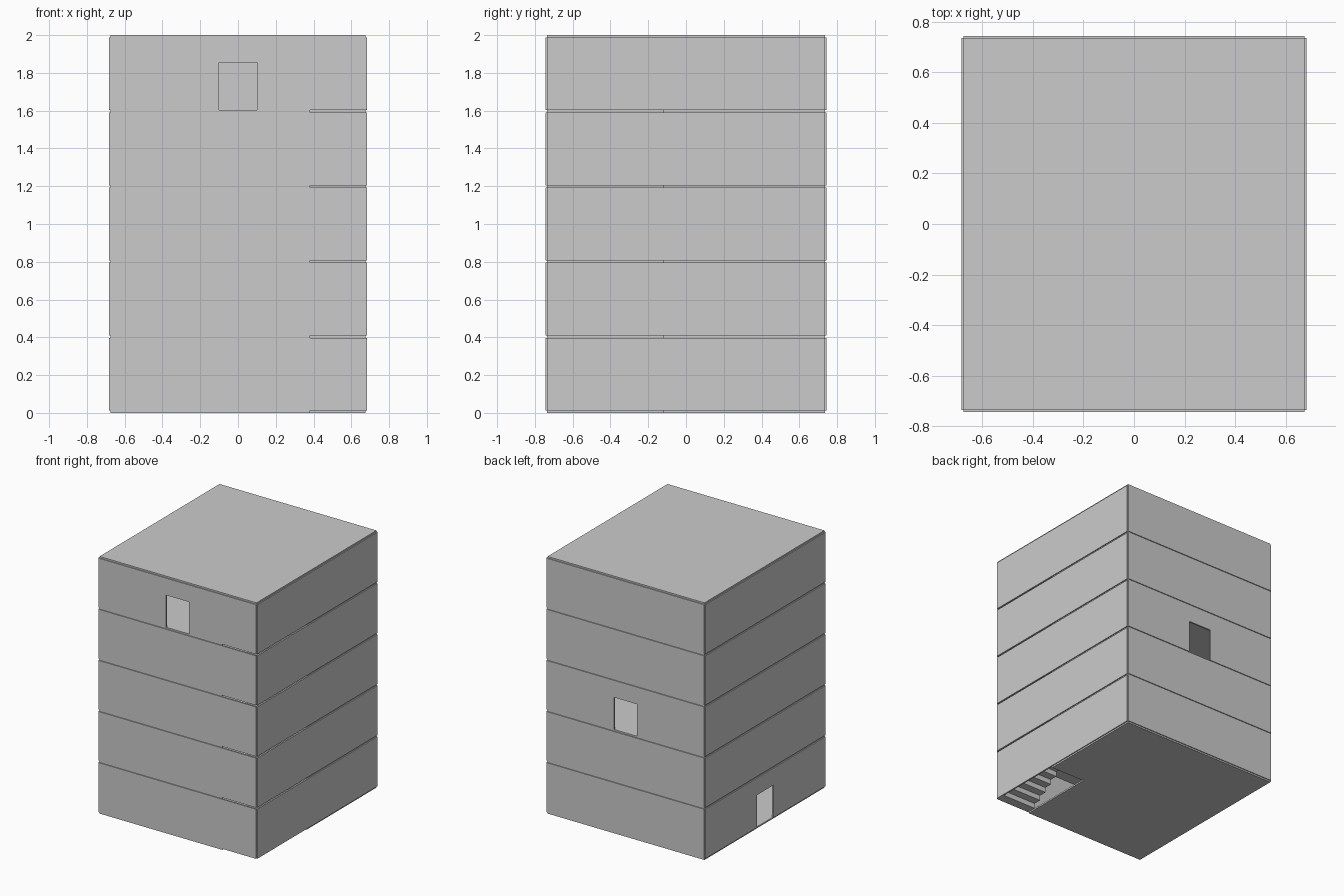
import bpy, bmesh

if "Cube" in bpy.data.objects:
    bpy.data.objects.remove(bpy.data.objects["Cube"])

SX, SY = 0.675, 0.737        # slab half sizes
OX, OY = 0.683, 0.744        # outer wall planes
WT = 0.012                   # wall thickness
ST = 0.012                   # slab thickness
PITCH = (2.0 - ST) / 5       # storey height
HX, HY = 0.38, -0.12         # stairwell corner
DOOR_W, DOOR_H = 0.1, 0.253
STEPS = 10


def make(name, boxes):
    """One object from a list of (x0, x1, y0, y1, z0, z1) boxes."""
    bm = bmesh.new()
    for x0, x1, y0, y1, z0, z1 in boxes:
        for v in bmesh.ops.create_cube(bm, size=1)["verts"]:
            v.co.x = x1 if v.co.x > 0 else x0
            v.co.y = y1 if v.co.y > 0 else y0
            v.co.z = z1 if v.co.z > 0 else z0
    me = bpy.data.meshes.new(name)
    bm.to_mesh(me)
    bm.free()
    ob = bpy.data.objects.new(name, me)
    bpy.context.collection.objects.link(ob)


def slab(name, z):
    """Floor plate with an L outline leaving the stairwell corner open."""
    outline = [(-SX, -SY), (HX, -SY), (HX, HY), (SX, HY), (SX, SY), (-SX, SY)]
    bm = bmesh.new()
    face = bm.faces.new([bm.verts.new((x, y, z)) for x, y in outline])
    ext = bmesh.ops.extrude_face_region(bm, geom=[face])["geom"]
    bmesh.ops.translate(bm, vec=(0, 0, ST),
                        verts=[g for g in ext if isinstance(g, bmesh.types.BMVert)])
    bmesh.ops.recalc_face_normals(bm, faces=bm.faces)
    me = bpy.data.meshes.new(name)
    bm.to_mesh(me)
    bm.free()
    bpy.context.collection.objects.link(bpy.data.objects.new(name, me))


def wall(name, side, z0, z1, door):
    """Wall panel, split into two jambs and a lintel where there is a doorway."""
    half = SX if side in ("front", "back") else SY
    spans = [(-half, half, z0, z1)]
    if door:
        spans = [(-half, -DOOR_W, z0, z1), (DOOR_W, half, z0, z1),
                 (-DOOR_W, DOOR_W, z0 + DOOR_H, z1)]
    boxes = []
    for a, b, lo, hi in spans:
        boxes.append({"front": (a, b, -OY, -OY + WT, lo, hi),
                      "back": (a, b, OY - WT, OY, lo, hi),
                      "left": (-OX, -OX + WT, a, b, lo, hi),
                      "right": (OX - WT, OX, a, b, lo, hi)}[side])
    make(name, boxes)


DOORS = {("left", 0), ("back", 2), ("front", 4)}

for k in range(5):
    z = k * PITCH
    slab(f"floor_slab_{k + 1}", z)
    for side in ("front", "back", "left", "right"):
        wall(f"{side}_wall_{k + 1}", side, z + ST, z + PITCH, (side, k) in DOORS)

    # Stair flight rising towards the back
    run, rise = (HY + OY - WT) / STEPS, PITCH / STEPS
    y = -OY + WT
    make(f"stairs_{k + 1}",
         [(HX, OX - WT, y + i * run, y + (i + 1) * run,
           z + ST + i * rise, z + ST + (i + 1) * rise)
          for i in range(STEPS - 1)])

# Roof plate
make("roof", [(-SX, SX, -SY, SY, 2.0 - ST, 2.0)])
